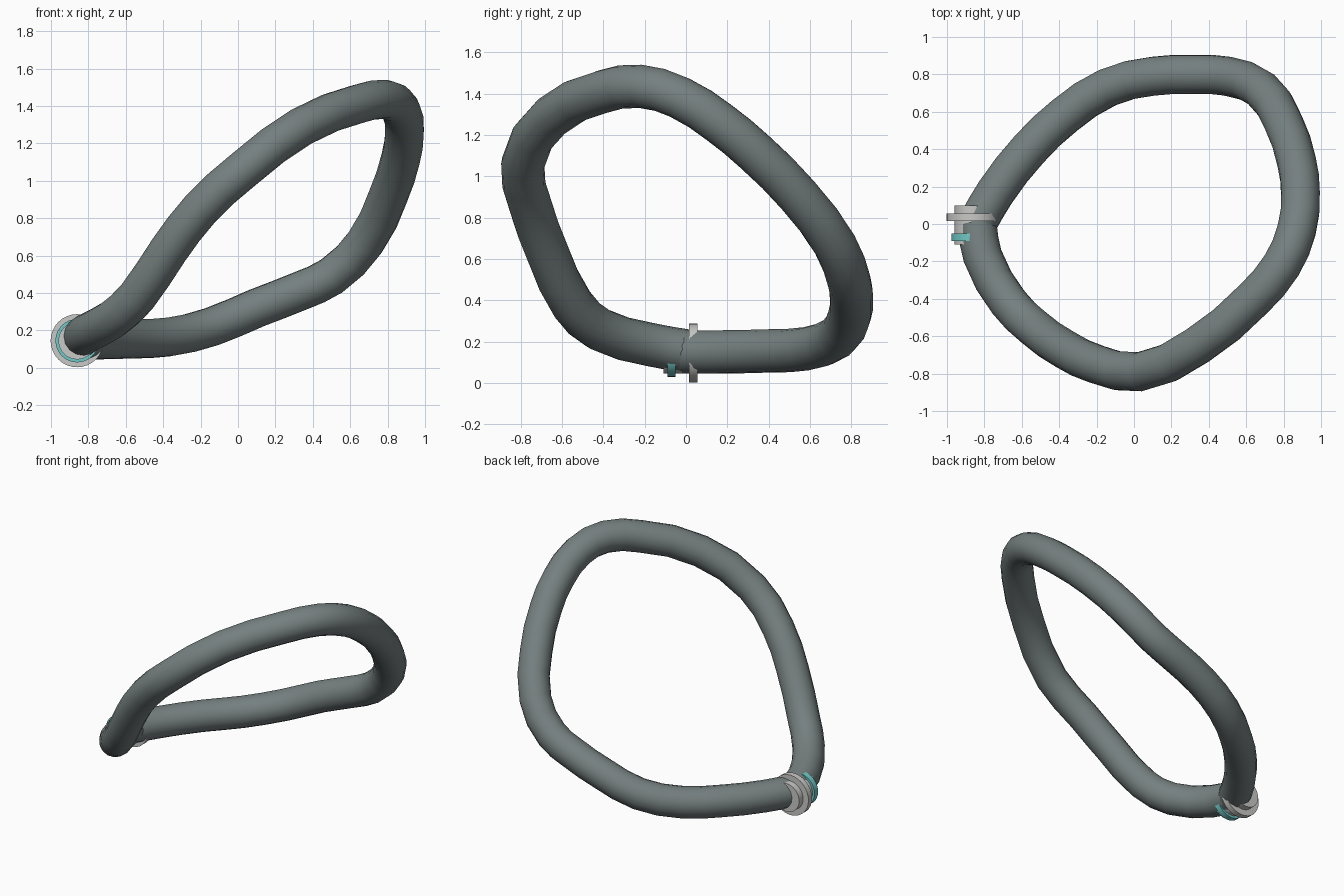
import bpy
from math import pi

old = bpy.data.objects.get("Cube")
if old:
    bpy.data.objects.remove(old, do_unlink=True)


def material(name, rgb):
    mat = bpy.data.materials.new(name)
    mat.use_nodes = True
    mat.diffuse_color = (*rgb, 1)
    mat.node_tree.nodes["Principled BSDF"].inputs["Base Color"].default_value = (*rgb, 1)
    return mat


slate = material("slate grey", (0.18, 0.215, 0.215))
silver = material("light metal", (0.58, 0.58, 0.57))
teal = material("teal", (0.16, 0.58, 0.56))

# Centreline of the bent hose, from the clasp round the front and back again
path = [
    (-0.84, 0.0, 0.155), (-0.81, -0.17, 0.185), (-0.67, -0.42, 0.26),
    (-0.54, -0.55, 0.38), (-0.37, -0.67, 0.63), (-0.2, -0.75, 0.85),
    (0.03, -0.79, 1.06), (0.34, -0.65, 1.29), (0.64, -0.40, 1.41),
    (0.79, -0.22, 1.435), (0.87, -0.03, 1.38), (0.89, 0.16, 1.26),
    (0.87, 0.33, 1.12), (0.80, 0.54, 0.91), (0.68, 0.72, 0.67),
    (0.5, 0.79, 0.49), (0.33, 0.80, 0.41), (0.1, 0.79, 0.32),
    (-0.14, 0.73, 0.22), (-0.37, 0.58, 0.165), (-0.56, 0.40, 0.155),
    (-0.74, 0.17, 0.15), (-0.84, 0.0, 0.15),
]


def hose(name, points, radius, mat):
    curve = bpy.data.curves.new(name + "_path", "CURVE")
    curve.dimensions = "3D"
    curve.bevel_depth = radius
    curve.bevel_resolution = 6
    curve.resolution_u = 2
    curve.use_fill_caps = True
    spline = curve.splines.new("BEZIER")
    spline.bezier_points.add(len(points) - 1)
    for bp, co in zip(spline.bezier_points, points):
        bp.co = co
        bp.handle_left_type = bp.handle_right_type = "AUTO"
    temp = bpy.data.objects.new(name + "_guide", curve)
    bpy.context.collection.objects.link(temp)
    graph = bpy.context.evaluated_depsgraph_get()
    mesh = bpy.data.meshes.new_from_object(temp.evaluated_get(graph))
    bpy.data.objects.remove(temp, do_unlink=True)
    obj = bpy.data.objects.new(name, mesh)
    bpy.context.collection.objects.link(obj)
    mesh.materials.clear()
    mesh.materials.append(mat)
    mesh.shade_smooth()
    bpy.context.view_layer.objects.active = obj
    obj.select_set(True)
    bpy.ops.object.shade_smooth_by_angle(angle=pi / 5)
    obj.select_set(False)


def disc(name, y0, y1, radius, mat):
    bpy.ops.mesh.primitive_cylinder_add(
        vertices=32, radius=radius, depth=y1 - y0,
        location=(-0.86, (y0 + y1) / 2, 0.145), rotation=(pi / 2, 0, 0))
    obj = bpy.context.object
    obj.name = name
    obj.data.materials.append(mat)
    bpy.ops.object.shade_smooth_by_angle(angle=pi / 6)
    obj.select_set(False)


hose("hose_loop", path, 0.105, slate)

# Clasp: hub, wide flange and coloured band on one axis
disc("clasp_hub", -0.11, 0.10, 0.10, silver)
disc("clasp_flange", 0.015, 0.055, 0.142, silver)
disc("clasp_band", -0.09, -0.05, 0.116, teal)
